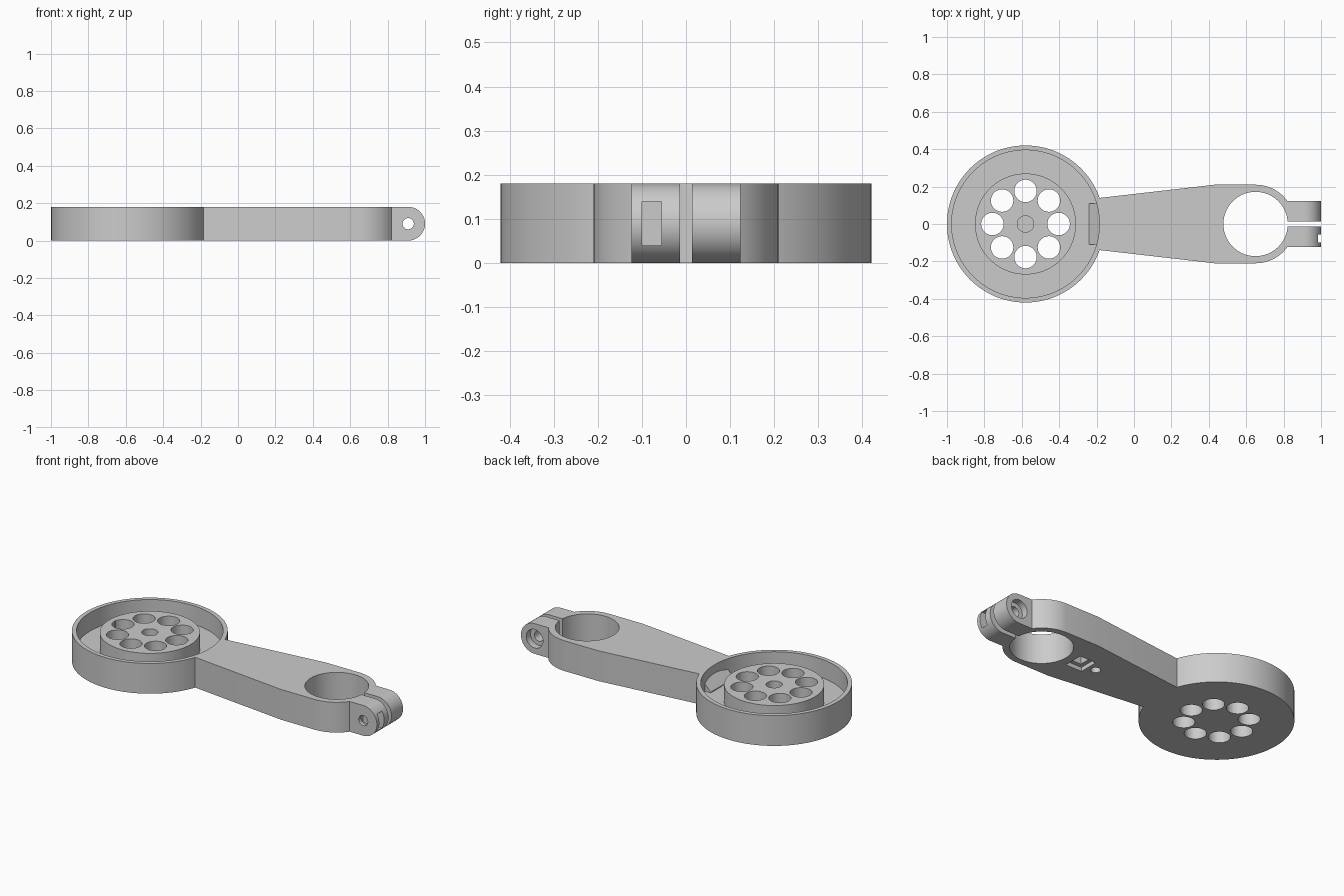
import bpy, bmesh
from math import pi, cos, sin, radians, sqrt
from mathutils import Matrix, Vector

old = bpy.data.objects.get("Cube")
if old:
    bpy.data.objects.remove(old, do_unlink=True)

grey = bpy.data.materials.new("plain grey")
grey.use_nodes = True
colour = (0.6, 0.6, 0.6, 1)
grey.diffuse_color = colour
grey.node_tree.nodes["Principled BSDF"].inputs["Base Color"].default_value = colour

H = 0.18          # overall thickness
PAN_X = -0.58     # centre of the round pan
RING_X = 0.65     # centre of the clamp ring
LUG_X = 0.91      # clamp bolt axis
MID = H / 2


def finish(name, bm):
    bmesh.ops.recalc_face_normals(bm, faces=bm.faces[:])
    mesh = bpy.data.meshes.new(name)
    bm.to_mesh(mesh)
    bm.free()
    mesh.materials.append(grey)
    ob = bpy.data.objects.new(name, mesh)
    bpy.context.collection.objects.link(ob)
    return ob


def cylinder(name, r, centre, depth, along_y=False, sides=48):
    bm = bmesh.new()
    m = Matrix.Translation(centre)
    if along_y:
        m = m @ Matrix.Rotation(pi / 2, 4, 'X')
    bmesh.ops.create_cone(bm, cap_ends=True, segments=sides, radius1=r,
                          radius2=r, depth=depth, matrix=m)
    return finish(name, bm)


def box(name, lo, hi):
    lo, hi = Vector(lo), Vector(hi)
    bm = bmesh.new()
    m = Matrix.Translation((lo + hi) / 2) @ Matrix.Diagonal((*(hi - lo), 1))
    bmesh.ops.create_cube(bm, size=1, matrix=m)
    return finish(name, bm)


def prism(name, points, direction):
    bm = bmesh.new()
    face = bm.faces.new([bm.verts.new(p) for p in points])
    out = bmesh.ops.extrude_face_region(bm, geom=[face])["geom"]
    bmesh.ops.translate(bm, vec=direction,
                        verts=[v for v in out if isinstance(v, bmesh.types.BMVert)])
    return finish(name, bm)


def combine(target, tool, operation='DIFFERENCE'):
    mod = target.modifiers.new("cut", 'BOOLEAN')
    mod.operation, mod.solver, mod.object = operation, 'EXACT', tool
    bpy.context.view_layer.objects.active = target
    bpy.ops.object.modifier_apply(modifier=mod.name)
    bpy.data.objects.remove(tool, do_unlink=True)


def smooth(ob):
    bpy.ops.object.select_all(action='DESELECT')
    ob.select_set(True)
    bpy.context.view_layer.objects.active = ob
    bpy.ops.object.shade_smooth_by_angle(angle=radians(25))


# Round pan with raised hub, turned from one profile
profile = [(0, 0), (0.42, 0), (0.42, H), (0.395, H), (0.395, 0.07),
           (0.27, 0.07), (0.27, 0.17), (0, 0.17)]
bm = bmesh.new()
verts = [bm.verts.new((r, 0, z)) for r, z in profile]
edges = [bm.edges.new(pair) for pair in zip(verts, verts[1:])]
bmesh.ops.spin(bm, geom=verts + edges, axis=(0, 0, 1), cent=(0, 0, 0),
               angle=2 * pi, steps=96, use_merge=True)
bmesh.ops.remove_doubles(bm, verts=bm.verts[:], dist=1e-5)
bmesh.ops.translate(bm, verts=bm.verts[:], vec=(PAN_X, 0, 0))
pan = finish("pan_with_hub", bm)

# Ring of through holes and a blind centre hole in the hub
for i in range(8):
    a = i * pi / 4
    centre = (PAN_X + 0.177 * cos(a), 0.177 * sin(a), MID)
    combine(pan, cylinder("hole", 0.06, centre, 1))
combine(pan, cylinder("hole", 0.044, (PAN_X, 0, 0.2), 0.2))
smooth(pan)

# Small ramp on the pan floor against the wall
ramp = prism("cable_ramp", [(-0.24, -0.11, 0.06), (-0.175, -0.11, 0.06),
                            (-0.175, -0.11, 0.14), (-0.24, -0.11, 0.075)],
             (0, 0.22, 0))

# Tapered arm ending in a round clamp ring
R = 0.21
side = [(-0.3, 0.126), (0.43, R)]
arc = [(RING_X + R * sin(i * pi / 48), R * cos(i * pi / 48)) for i in range(49)]
outline = side + arc + [(x, -y) for x, y in reversed(side)]
arm = prism("clamp_arm", [(x, y, 0) for x, y in outline], (0, 0, H))

# Rounded clamp lugs
nose = [(LUG_X + MID * sin(i * pi / 32), -0.123, MID + MID * cos(i * pi / 32))
        for i in range(33)]
lugs = prism("lugs", [(0.7, -0.123, H)] + nose + [(0.7, -0.123, 0)], (0, 0.246, 0))
combine(arm, lugs, 'UNION')

# Clear the pan, bore the ring, split the lugs
combine(arm, cylinder("pan_clearance", 0.418, (PAN_X, 0, MID), 1, sides=96))
combine(arm, cylinder("bore", 0.172, (RING_X, 0, MID), 1, sides=96))
combine(arm, box("slit", (RING_X, -0.014, -0.1), (1.1, 0.014, 0.3)))

# Bolt hole, bolt head recess and nut pocket
combine(arm, cylinder("bolt", 0.03, (LUG_X, 0, MID), 1, True))
combine(arm, cylinder("bolt_head", 0.055, (LUG_X, 0.133, MID), 0.1, True))
combine(arm, box("nut", (0.86, -0.1, 0.04), (1.1, -0.055, 0.14)))

# Stepped pocket and small round hole on the underside
combine(arm, box("pocket", (0.32, -0.06, -0.1), (0.43, 0.06, 0.025)))
combine(arm, box("pocket_core", (0.345, -0.035, -0.1), (0.405, 0.035, 0.09)))
combine(arm, cylinder("pin_hole", 0.027, (0.27, 0, 0), 0.1))
smooth(arm)
